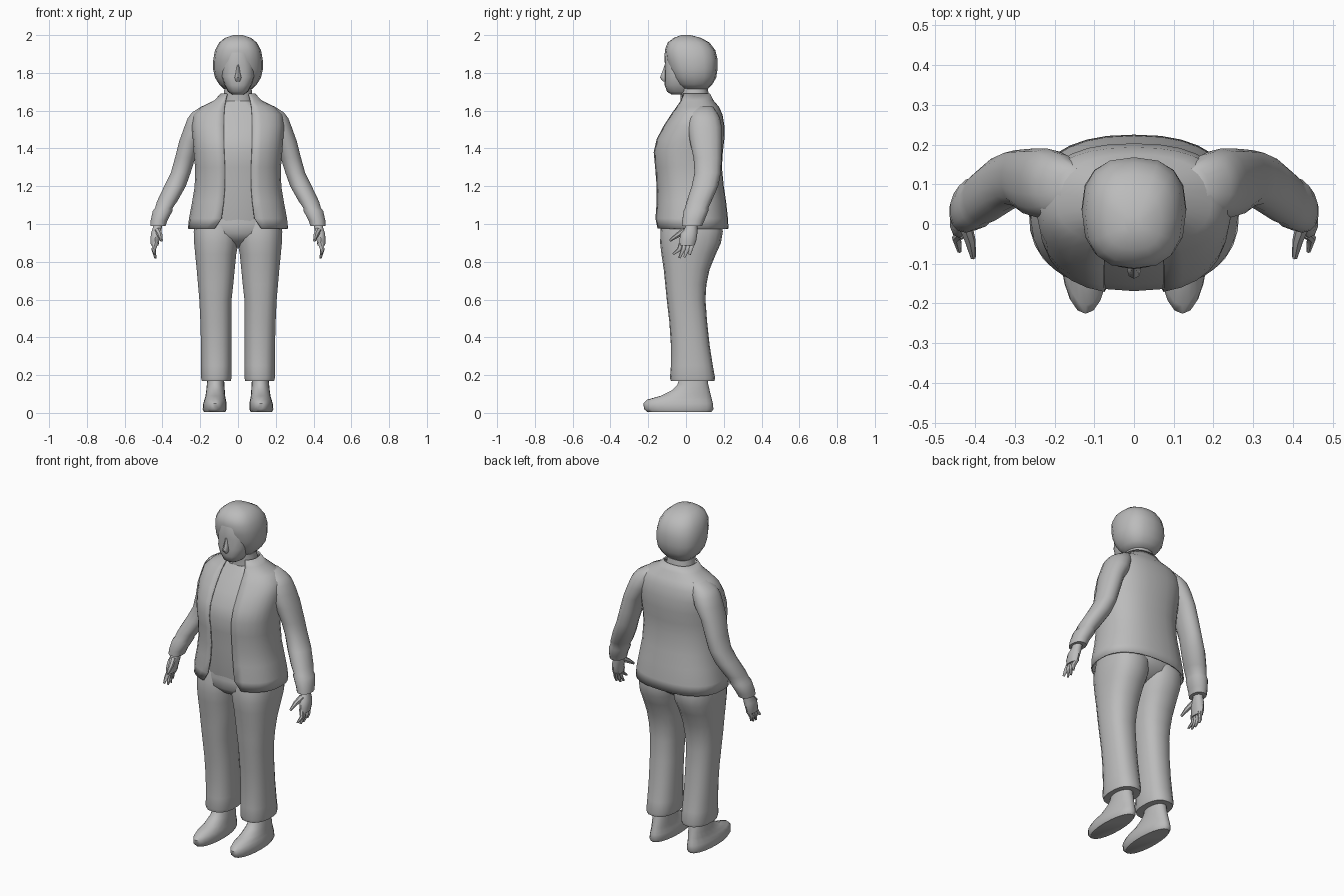
import bpy, bmesh, math
from mathutils import Vector

grey = bpy.data.materials.new("plain grey")
grey.diffuse_color = (0.5, 0.5, 0.5, 1)


def finish(name, bm, mirror=False, angle=50, thick=0):
    bmesh.ops.recalc_face_normals(bm, faces=bm.faces)
    me = bpy.data.meshes.new(name)
    bm.to_mesh(me)
    bm.free()
    me.materials.append(grey)
    ob = bpy.data.objects.new(name, me)
    bpy.context.collection.objects.link(ob)
    bpy.ops.object.select_all(action='DESELECT')
    ob.select_set(True)
    bpy.context.view_layer.objects.active = ob
    bpy.ops.object.shade_smooth_by_angle(angle=math.radians(angle))
    if thick:
        mod = ob.modifiers.new("thickness", 'SOLIDIFY')
        mod.thickness = thick
        mod.offset = -1
    if mirror:
        ob.modifiers.new("mirror", 'MIRROR')
    return ob


def power(v, n):
    return math.copysign(abs(v) ** (2 / n), v)


def loft(name, sections, n=2.2, sides=18, gaps=None, **kw):
    """Skin level sections (z, x0, x1, y0, y1); gaps leave the front open."""
    bm = bmesh.new()
    rings = []
    for i, (z, x0, x1, y0, y1) in enumerate(sections):
        rx, ry = (x1 - x0) / 2, (y1 - y0) / 2
        g = math.asin((gaps[i] / rx) ** (n / 2)) if gaps else 0
        ring = []
        for k in range(sides):
            t = k / (sides - 1 if gaps else sides)
            a = -math.pi / 2 + g + t * (2 * math.pi - 2 * g)
            ring.append(bm.verts.new(((x0 + x1) / 2 + rx * power(math.cos(a), n),
                                      (y0 + y1) / 2 + ry * power(math.sin(a), n), z)))
        rings.append(ring)
    for a, b in zip(rings, rings[1:]):
        for k in range(sides - 1 if gaps else sides):
            j = (k + 1) % sides
            bm.faces.new((a[k], a[j], b[j], b[k]))
    if not gaps:
        bm.faces.new(rings[0])
        bm.faces.new(rings[-1])
    return finish(name, bm, **kw)


def centred(rows):
    return [(z, -w, w, y0, y1) for z, w, y0, y1 in rows]


def fingers(name, paths, sides=7):
    """Tapered bent tubes through (point, radius) pairs."""
    bm = bmesh.new()
    for path in paths:
        rings = []
        d = (Vector(path[-1][0]) - Vector(path[0][0])).normalized()
        u = d.cross(Vector((1, 0, 0))).normalized()
        v = d.cross(u)
        for p, r in path:
            rings.append([bm.verts.new(Vector(p) + r * (u * math.cos(k * math.tau / sides)
                          + v * math.sin(k * math.tau / sides))) for k in range(sides)])
        for a, b in zip(rings, rings[1:]):
            for k in range(sides):
                j = (k + 1) % sides
                bm.faces.new((a[k], a[j], b[j], b[k]))
        bm.faces.new(rings[0])
        bm.faces.new(rings[-1])
    return finish(name, bm, mirror=True)


# Jacket: open-fronted shell with rounded lower front corners
loft("jacket", centred([
    (0.975, .265, -.165, .225), (1.03, .26, -.168, .222), (1.12, .243, -.16, .212),
    (1.20, .23, -.16, .20), (1.30, .228, -.168, .19), (1.38, .235, -.176, .195),
    (1.45, .24, -.16, .203), (1.52, .245, -.122, .203), (1.58, .235, -.083, .193),
    (1.62, .195, -.055, .175), (1.655, .125, -.035, .145), (1.69, .092, -.028, .128)]),
    n=2.4, sides=29, thick=.008,
    gaps=[.125, .088, .076, .07, .07, .074, .076, .076, .074, .072, .066, .058])

# Shirt under the jacket
loft("shirt", centred([
    (1.0, .20, -.13, .19), (1.1, .215, -.145, .19), (1.2, .21, -.152, .185),
    (1.3, .21, -.161, .178), (1.38, .215, -.169, .182), (1.45, .22, -.153, .19),
    (1.52, .22, -.115, .19), (1.58, .21, -.076, .18), (1.62, .165, -.048, .16),
    (1.65, .10, -.028, .13)]), n=2.4, sides=24)

# Sleeves
loft("sleeve", [
    (1.625, .11, .19, .05, .14), (1.59, .12, .245, .02, .165), (1.56, .13, .268, .012, .18),
    (1.51, .15, .287, .01, .19), (1.44, .195, .312, .02, .19), (1.35, .225, .335, .04, .188),
    (1.27, .25, .357, .045, .185), (1.20, .275, .392, .03, .17), (1.12, .32, .43, .003, .135),
    (1.085, .345, .44, -.005, .118), (1.07, .345, .452, -.012, .118),
    (1.02, .372, .463, -.02, .098), (.99, .382, .465, -.022, .085)], sides=14, mirror=True)

# Hands
loft("palm", [
    (1.02, .40, .45, .005, .065), (.98, .402, .452, -.005, .06), (.95, .407, .462, -.028, .06),
    (.915, .415, .465, -.035, .055), (.885, .42, .462, -.035, .045)], sides=10, mirror=True)
fingers("fingers", [
    [((.435, y, .90), .014), ((.447, y - .012, .865), .012), ((x, ty, tz), .006)]
    for y, x, ty, tz in ((-.024, .44, -.068, .84), (-.003, .437, -.035, .82),
                         (.018, .438, -.008, .823), (.036, .444, .02, .838))] +
    [[((.425, -.005, .965), .018), ((.412, -.045, .94), .014), ((.405, -.085, .912), .007)]])

# Trousers
loft("trouser_seat", centred([
    (1.08, .215, -.13, .185), (1.0, .228, -.135, .195), (.95, .225, -.135, .18),
    (.91, .14, -.10, .12), (.875, .03, -.04, .05)]), sides=20)
loft("trouser_leg", [
    (1.03, -.01, .228, -.12, .185), (.96, -.01, .236, -.135, .195), (.90, -.004, .234, -.137, .185),
    (.84, .008, .228, -.13, .158), (.76, .016, .22, -.118, .125), (.68, .024, .213, -.11, .108),
    (.60, .033, .206, -.102, .103), (.48, .034, .20, -.088, .112), (.36, .034, .197, -.08, .125),
    (.25, .033, .196, -.08, .142), (.185, .033, .196, -.085, .154), (.168, .038, .192, -.08, .15)],
    n=2.4, sides=18, mirror=True)

# Shoes
loft("shoe", [
    (.005, .068, .18, -.205, .135), (.02, .06, .187, -.222, .145), (.05, .06, .184, -.226, .142),
    (.07, .064, .178, -.205, .137), (.09, .068, .172, -.135, .132), (.12, .07, .168, -.075, .125),
    (.15, .072, .165, -.045, .118), (.20, .075, .16, -.03, .11)], n=2.1, sides=20, mirror=True)

# Neck
loft("neck", centred([
    (1.62, .095, -.03, .13), (1.67, .078, -.028, .122), (1.76, .07, -.04, .11)]), sides=14)

# Hair cap
loft("hair", centred([
    (1.715, .075, -.02, .115), (1.74, .10, -.052, .14), (1.775, .122, -.075, .16),
    (1.82, .132, -.092, .167), (1.87, .131, -.106, .168), (1.92, .122, -.112, .155),
    (1.96, .10, -.098, .125), (1.985, .07, -.065, .08), (2.0, .025, -.025, .025)]),
    n=2.5, sides=16)

# Face and nose
loft("face", centred([
    (1.685, .03, -.075, .03), (1.70, .052, -.10, .04), (1.735, .07, -.113, .05),
    (1.78, .088, -.113, .05), (1.84, .085, -.112, .05), (1.90, .07, -.114, .05),
    (1.94, .05, -.10, .05)]), n=2.4, sides=16)
loft("nose", centred([
    (1.755, .012, -.122, -.09), (1.775, .018, -.138, -.09), (1.80, .012, -.128, -.09),
    (1.845, .007, -.112, -.09)]), sides=8)
